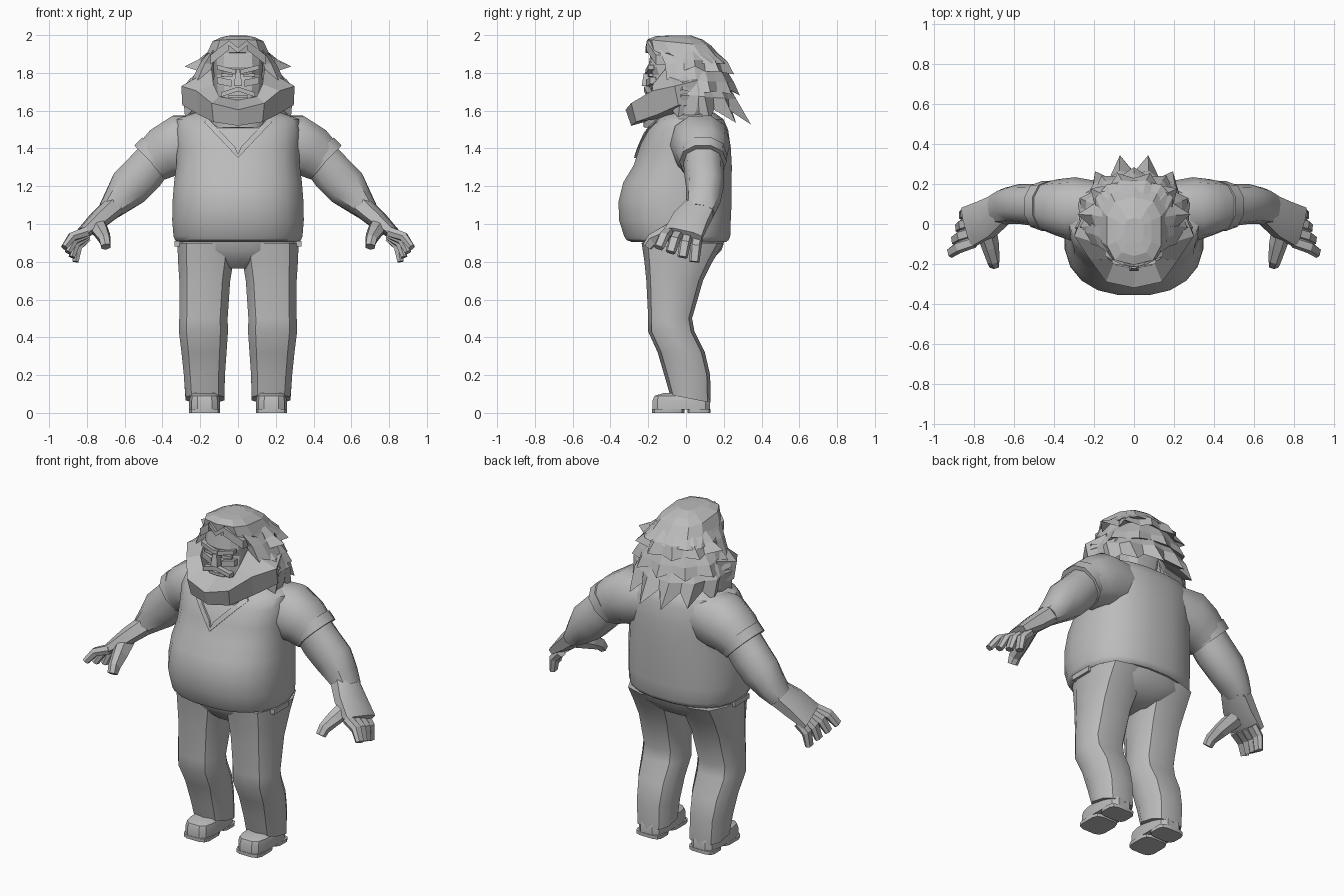
import bpy, bmesh, math
from mathutils import Vector

grey = bpy.data.materials.new("plain grey")
grey.diffuse_color = (0.5, 0.5, 0.5, 1)


def make(name, rings, closed=True, caps=True, smooth=35, mirror=False):
    """Skin a list of equal-length point rings into a mesh."""
    bm = bmesh.new()
    rows = [[bm.verts.new(p) for p in r] for r in rings]
    n = len(rows[0])
    for a, b in zip(rows, rows[1:]):
        for i in range(n if closed else n - 1):
            j = (i + 1) % n
            bm.faces.new((a[i], a[j], b[j], b[i]))
    if caps:
        bm.faces.new(rows[0])
        bm.faces.new(rows[-1])
    bmesh.ops.recalc_face_normals(bm, faces=bm.faces)
    me = bpy.data.meshes.new(name)
    bm.to_mesh(me)
    bm.free()
    me.materials.append(grey)
    if smooth:
        for p in me.polygons:
            p.use_smooth = True
        me.set_sharp_from_angle(angle=math.radians(smooth))
    ob = bpy.data.objects.new(name, me)
    bpy.context.collection.objects.link(ob)
    if mirror:
        ob.modifiers.new("mirror", 'MIRROR')
    return ob


def spow(v, p):
    return math.copysign(abs(v) ** (2 / p), v)


def ring(z, hw, yf, yb, n=20, p=2.4, cx=0, tilt=0):
    """Horizontal rounded ring between a front and a back depth."""
    cy, ry, out = (yf + yb) / 2, (yb - yf) / 2, []
    for i in range(n):
        a = 2 * math.pi * (i + 0.5) / n
        y = cy + ry * spow(math.sin(a), p)
        out.append((cx + hw * spow(math.cos(a), p), y, z + tilt * (y - cy)))
    return out


def tube(name, stations, n=10, p=2.3, smooth=40):
    """Limb along points (x, y, z, thickness radius, depth radius), mirrored."""
    pts = [Vector(s[:3]) for s in stations]
    rings = []
    for i, s in enumerate(stations):
        d = (pts[min(i + 1, len(pts) - 1)] - pts[max(i - 1, 0)]).normalized()
        b = (Vector((0, 1, 0)) - d * d.y).normalized()
        a = d.cross(b)
        rings.append([pts[i] + a * s[3] * spow(math.cos(t), p) + b * s[4] * spow(math.sin(t), p)
                      for t in (2 * math.pi * (k + 0.5) / n for k in range(n))])
    return make(name, rings, smooth=smooth, mirror=True)


def block(name, c, s, top=1.0, mirror=False):
    """Small block whose top may be narrower."""
    def sq(z, k):
        return [(c[0] + u * s[0] * k, c[1] + v * s[1] * k, z) for u, v in ((-1, -1), (1, -1), (1, 1), (-1, 1))]
    return make(name, [sq(c[2] - s[2], 1), sq(c[2] + s[2], top)], smooth=0, mirror=mirror)


# Sweater body
torso = [(.905, .325, -.29, .215), (.915, .337, -.318, .228), (.935, .345, -.33, .237),
         (1.02, .352, -.358, .24), (1.12, .35, -.36, .245), (1.22, .342, -.335, .245),
         (1.31, .33, -.28, .245), (1.40, .33, -.25, .24), (1.50, .335, -.21, .225),
         (1.555, .325, -.16, .20), (1.59, .24, -.11, .15), (1.60, .12, -.09, .12)]
make("sweater", [ring(*r) for r in torso])


def chest(x, z):
    """Depth of the sweater front at a point."""
    for a, b in zip(torso, torso[1:]):
        if a[0] <= z <= b[0]:
            t = (z - a[0]) / (b[0] - a[0])
            hw, yf, yb = [a[k] + (b[k] - a[k]) * t for k in (1, 2, 3)]
            return (yf + yb) / 2 - (yb - yf) / 2 * (1 - (abs(x) / hw) ** 2.4) ** (1 / 2.4)


# V-neck trim and round shirt collar
strip = []
for i in range(6):
    t = i / 5
    x, z = .18 * t, 1.35 + .19 * t
    y, x2, z2 = chest(x, z), max(x - .02, 0), z + .02
    y2 = chest(x2, z2)
    strip.append([(x, y + .01, z), (x, y - .008, z), (x2, y2 - .01, z2), (x2, y2 + .01, z2)])
make("v_neck_trim", strip, smooth=0, mirror=True)
make("shirt_collar", [ring(1.48, .16, -.225, .1, 14, tilt=-.2), ring(1.53, .165, -.225, .1, 14, tilt=-.2),
                      ring(1.58, .13, -.17, .1, 14, tilt=-.2)])

# Sleeves, cuffs and arms
tube("sleeve", [(.16, .07, 1.44, .14, .14), (.305, .075, 1.42, .165, .16), (.39, .085, 1.38, .145, .14),
                (.455, .09, 1.33, .122, .12)])
tube("sleeve_cuff", [(.42, .09, 1.37, .13, .127), (.462, .09, 1.328, .128, .125)])
tube("arm", [(.43, .09, 1.355, .108, .105), (.5, .095, 1.27, .115, .105), (.575, .1, 1.195, .115, .1),
             (.64, .09, 1.12, .082, .092), (.69, .075, 1.065, .058, .08)])

# Hands
tube("palm", [(.66, .08, 1.09, .06, .08), (.74, .025, 1.02, .052, .10), (.83, -.015, .945, .03, .108)], 8, 3)
for i in range(4):
    a = (.80, -.09 + .05 * i, .96 - .01 * i)
    b = (.92 - .02 * i, -.145 + .063 * i, .875 - .025 * i)
    mid = [(u + v) / 2 + o for u, v, o in zip(a, b, (.018, 0, .015))]
    tube("finger", [(*a, .028, .029), (*mid, .025, .03), (*b, .018, .027)], 6, 3, 0)
tube("thumb", [(.75, 0, 1.0, .05, .05), (.72, -.11, .95, .04, .042), (.705, -.18, .915, .03, .034),
               (.70, -.205, .88, .026, .026)], 6, 3, 0)

# Trousers
make("trouser_hips", [ring(.94, .32, -.24, .215), ring(.86, .32, -.225, .19),
                      ring(.80, .2, -.18, .13), ring(.765, .1, -.14, .06)])
legs = [(.90, .165, .162, -.235, .20), (.80, .171, .152, -.22, .14), (.70, .176, .14, -.21, .09),
        (.50, .183, .133, -.2, .032), (.43, .183, .135, -.2, .045), (.32, .18, .124, -.15, .10),
        (.20, .178, .113, -.115, .128)]
make("trouser_leg", [ring(z, w, f, b, 10, 2.6, c) for z, c, w, f, b in legs] +
     [ring(.075, .107, -.085, .13, 10, 2.6, .175, -.2)], smooth=38, mirror=True)
block("pocket_flap", (.315, -.06, .895), (.02, .07, .015), mirror=True)

# Shoes with split soles
make("shoe", [ring(z, w, f, b, 12, 3.5, .177) for z, w, f, b in
              ((.018, .083, -.18, .13), (.065, .083, -.18, .13), (.09, .078, -.17, .12), (.105, .06, -.12, .11))],
     mirror=True)
for nm, f, b in (("front_sole", -.181, -.006), ("heel", .006, .131)):
    make(nm, [ring(0, .083, f, b, 12, 4, .177), ring(.02, .084, f, b, 12, 4, .177)], mirror=True)

# Head and face
make("head", [ring(z, w, f, b, 14, 3) for z, w, f, b in
              ((1.55, .09, -.12, .1), (1.66, .12, -.19, .12), (1.75, .132, -.195, .13),
               (1.79, .13, -.185, .13), (1.83, .132, -.2, .13), (1.92, .13, -.185, .12))], smooth=20)
block("nose", (0, -.205, 1.765), (.022, .03, .035), .6)
block("nose_bridge", (0, -.2, 1.80), (.012, .018, .02), .8)


def bar(name, a, b, h, d):
    """Slanted bar on the face from a to b."""
    make(name, [[(q[0], q[1] + dy, q[2] + dz) for dy, dz in ((-d, -h), (-d, h), (d, h), (d, -h))]
                for q in (a, b)], smooth=0, mirror=True)


bar("eyebrow", (.012, -.2, 1.805), (.11, -.185, 1.83), .012, .015)
bar("eye", (.03, -.19, 1.785), (.09, -.185, 1.79), .008, .01)
bar("cheek", (.035, -.195, 1.745), (.11, -.175, 1.76), .018, .015)
bar("moustache", (0, -.205, 1.715), (.09, -.19, 1.685), .012, .018)
bar("lower_lip", (0, -.195, 1.675), (.05, -.19, 1.675), .008, .014)

# Beard: chunky section swept around the jaw
beard = [[(0, -.32, 1.605), (0, -.29, 1.52), (0, -.15, 1.56), (0, -.19, 1.655)],
         [(.14, -.29, 1.64), (.13, -.265, 1.54), (.1, -.13, 1.565), (.10, -.19, 1.675)],
         [(.22, -.18, 1.705), (.21, -.15, 1.58), (.15, -.06, 1.57), (.13, -.175, 1.74)],
         [(.30, -.06, 1.73), (.295, -.04, 1.63), (.2, .02, 1.58), (.14, -.11, 1.82)],
         [(.25, .06, 1.76), (.25, .06, 1.62), (.15, .06, 1.6), (.14, .03, 1.83)]]
make("beard", beard, smooth=0, mirror=True)

# Hair crown and swept front hair
make("hair_crown", [ring(z, w, f, b, 10, 2.8, tilt=t) for z, w, f, b, t in
                    ((1.85, .20, -.09, .22, 0), (1.90, .17, -.195, .18, -.05), (1.96, .14, -.205, .135, -.1),
                     (1.985, .09, -.16, .09, -.08), (1.997, .05, -.1, .03, 0))], smooth=0)
bar("forelock", (.0, -.195, 1.92), (.05, -.185, 1.96), .014, .02)
bar("temple_hair", (.05, -.185, 1.945), (.145, -.135, 1.87), .025, .025)

# Thick hair falling beside the ears
make("side_hair", [ring(z, w, f, b, 8, 2.2, c) for z, c, w, f, b in
                   ((1.92, .12, .03, -.15, .1), (1.85, .155, .05, -.12, .11), (1.77, .185, .06, -.11, .12),
                    (1.68, .22, .06, -.09, .13), (1.60, .235, .04, -.06, .10), (1.555, .25, .02, -.02, .05))],
     smooth=0, mirror=True)


def hair(name, spikes, top, mid, tip, valley, a0=-25):
    """Layer of locks around the back; each row is (width, depth, side z, back z)."""
    rows = [[] for _ in range(5)]
    inner = (top[0] * .6, top[1] * .6, top[2], top[3])
    inner_low = (mid[0] * .6, mid[1] * .6, mid[2], mid[3])
    for i in range(2 * spikes + 1):
        a = math.radians(a0 + (180 - 2 * a0) * i / (2 * spikes))
        # ridges and grooves alternate so every lock is faceted
        k = 1.04 if i % 2 else .95
        for row, (w, d, zs, zb), f in zip(rows, (inner, top, mid, tip if i % 2 else valley, inner_low),
                                          (1, 1, k, 1, 1)):
            s = math.sin(a)
            row.append((w * f * math.cos(a), .02 + d * f * s, zs + (zb - zs) * max(s, 0)))
    make(name, [list(c) for c in zip(*rows)], closed=True, smooth=0)


hair("upper_locks", 6, (.15, .13, 1.92, 1.92), (.205, .20, 1.87, 1.86),
     (.285, .245, 1.84, 1.79), (.215, .21, 1.81, 1.80), -10)
hair("middle_locks", 7, (.19, .18, 1.83, 1.84), (.255, .225, 1.76, 1.75),
     (.30, .265, 1.71, 1.68), (.26, .225, 1.69, 1.71))
hair("lower_locks", 8, (.22, .19, 1.77, 1.76), (.285, .245, 1.68, 1.66),
     (.285, .335, 1.565, 1.525), (.255, .24, 1.61, 1.60))
